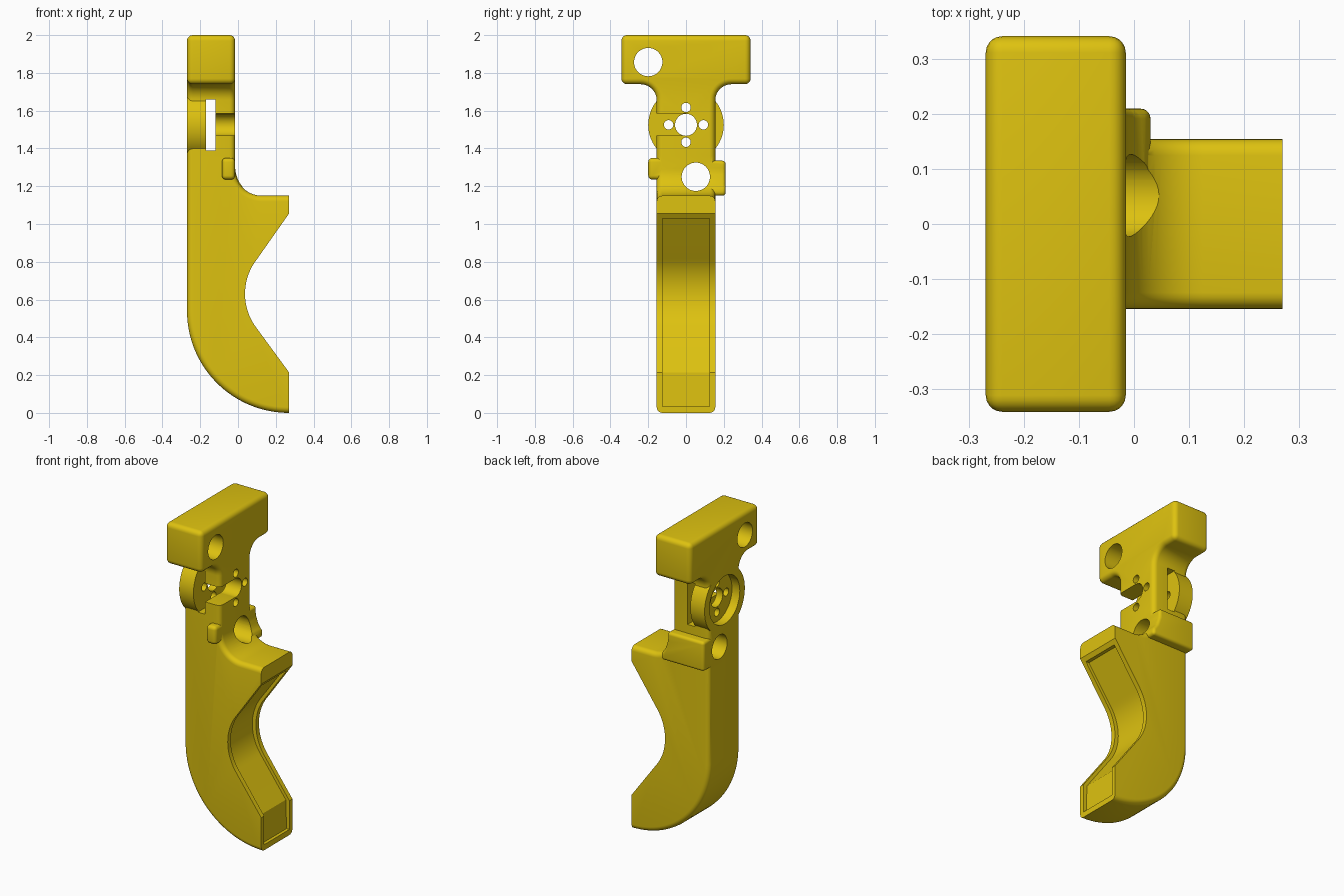
import bpy, bmesh, math

if "Cube" in bpy.data.objects:
    bpy.data.objects.remove(bpy.data.objects["Cube"])

yellow = bpy.data.materials.new("golden yellow")
yellow.diffuse_color = (0.73, 0.54, 0.005, 1)
yellow.use_nodes = True
yellow.node_tree.nodes["Principled BSDF"].inputs["Base Color"].default_value = yellow.diffuse_color


def arc(cx, cz, r, a0, a1, n):
    return [(cx + r * math.cos(math.radians(a0 + (a1 - a0) * i / n)),
             cz + r * math.sin(math.radians(a0 + (a1 - a0) * i / n))) for i in range(n + 1)]


def prism(name, pts, axis, lo, hi, bevel=0, rule=None):
    """Extrude a 2D profile along x (pts are y,z) or y (pts are x,z), round chosen edges."""
    place = (lambda p, d: (d, p[0], p[1])) if axis == "x" else (lambda p, d: (p[0], d, p[1]))
    bm = bmesh.new()
    a = [bm.verts.new(place(p, lo)) for p in pts]
    b = [bm.verts.new(place(p, hi)) for p in pts]
    n = len(pts)
    bm.faces.new(a)
    bm.faces.new(b[::-1])
    for i in range(n):
        j = (i + 1) % n
        bm.faces.new((a[j], a[i], b[i], b[j]))
    bmesh.ops.recalc_face_normals(bm, faces=bm.faces)
    if bevel:
        edges = [e for e in bm.edges if rule is None or rule(e)]
        bmesh.ops.bevel(bm, geom=edges, offset=bevel, segments=5, profile=0.5,
                        affect='EDGES', clamp_overlap=True)
    me = bpy.data.meshes.new(name)
    bm.to_mesh(me)
    bm.free()
    ob = bpy.data.objects.new(name, me)
    bpy.context.collection.objects.link(ob)
    me.materials.append(yellow)
    return ob


def box(name, x0, x1, y0, y1, z0, z1, bevel=0):
    return prism(name, [(x0, z0), (x1, z0), (x1, z1), (x0, z1)], "y", y0, y1, bevel)


def rod(name, y, z, r, x0, x1, n=48):
    return prism(name, arc(y, z, r, 0, 360, n)[:-1], "x", x0, x1)


def combine(ob, other, op='DIFFERENCE'):
    bpy.context.view_layer.objects.active = ob
    m = ob.modifiers.new("cut", 'BOOLEAN')
    m.object, m.operation, m.solver = other, op, 'EXACT'
    bpy.ops.object.modifier_apply(modifier=m.name)
    bpy.data.objects.remove(other)


X0, X1, W, SPLIT = -0.27, -0.015, 0.155, 1.36
R = 0.03

# Grip: curved back, finger hollow in front, ledge on top
hollow = [(0.27, 0.215), (0.10, 0.447)] + \
    arc(0.335, 0.63, 0.298, 218, 142, 18) + [(0.10, 0.813), (0.27, 1.055)]
hollow = [hollow[0]] + hollow[2:-2] + [hollow[-1]]
grip_pts = [(X0, SPLIT)] + arc(0.27, 0.54, 0.54, 180, 270, 32) + hollow + \
    [(0.27, 1.15)] + arc(0.125, 1.29, 0.14, 270, 180, 14) + [(X1, SPLIT)]


def grip_edge(e):
    v, w = e.verts
    c = (v.co + w.co) / 2
    along = abs(v.co.y - w.co.y) < 1e-5
    front = c.x > 0.269 or (c.x > 0.03 and 0.2 < c.z < 1.06)
    return along and not front and c.z < SPLIT - 0.001


grip = prism("grip", grip_pts, "y", -W, W, R, grip_edge)

# Side lugs
lug_pts = [(X0, 1.15), (0.03, 1.15), (0.03, 1.19), (0.003, 1.225),
           (X1, 1.28), (X1, 1.335), (X0, 1.335)]
combine(grip, prism("lug", lug_pts, "y", 0.05, 0.21, 0.018), 'UNION')
combine(grip, box("small_lug", -0.085, X1 - 0.001, -0.2, -0.08, 1.235, 1.35, 0.022), 'UNION')

# Shallow panel sunk in the front of the grip
panel = [(0.4, 0.035), (0.25, 0.035)] + [(x - 0.025, z) for x, z in hollow[:-1]] + \
    [(0.231, 1.03), (0.4, 1.03)]
combine(grip, prism("panel_cutter", panel, "y", -0.125, 0.125))
combine(grip, rod("pivot_cutter", 0.052, 1.25, 0.075, -0.5, 0.5))

# Neck and crossbar as one T profile with fillets
half = [(W, SPLIT)] + arc(W + 0.085, 1.655, 0.085, 180, 90, 10) + [(0.342, 1.74), (0.342, 2.0)]
head_pts = half + [(-y, z) for y, z in reversed(half)]


def head_edge(e):
    v, w = e.verts
    c = (v.co + w.co) / 2
    if c.z < SPLIT + 0.001:
        return False
    along_x = abs(v.co.x - w.co.x) > 0.1
    return not along_x or abs(c.y) > 0.3


head = prism("neck_and_crossbar", head_pts, "x", X0, X1, R, head_edge)
combine(head, rod("crossbar_cutter", -0.2, 1.857, 0.075, -0.5, 0.5))

# Round seat behind the neck, with side gap, recess, bolt holes and wire slot
CZ = 1.525
combine(head, rod("round_seat", 0, CZ, 0.2, X0 + 0.001, -0.17, 64), 'UNION')
combine(head, box("gap_cutter", -0.17, -0.12, -0.5, 0.5, 1.39, 1.66))
combine(head, rod("recess_cutter", 0, CZ, 0.15, -0.5, -0.215))
combine(head, rod("bore_cutter", 0, CZ, 0.058, -0.5, 0.5))
for k in range(4):
    a = k * math.pi / 2
    combine(head, rod("bolt_cutter", 0.092 * math.cos(a), CZ + 0.092 * math.sin(a),
                      0.025, -0.5, 0.5, 24))
combine(head, box("wire_cutter", -0.14, 0.1, -0.5, 0, 1.468, 1.584))

for ob in (grip, head):
    bpy.ops.object.select_all(action='DESELECT')
    ob.select_set(True)
    bpy.context.view_layer.objects.active = ob
    bpy.ops.object.shade_smooth_by_angle(angle=math.radians(30))
